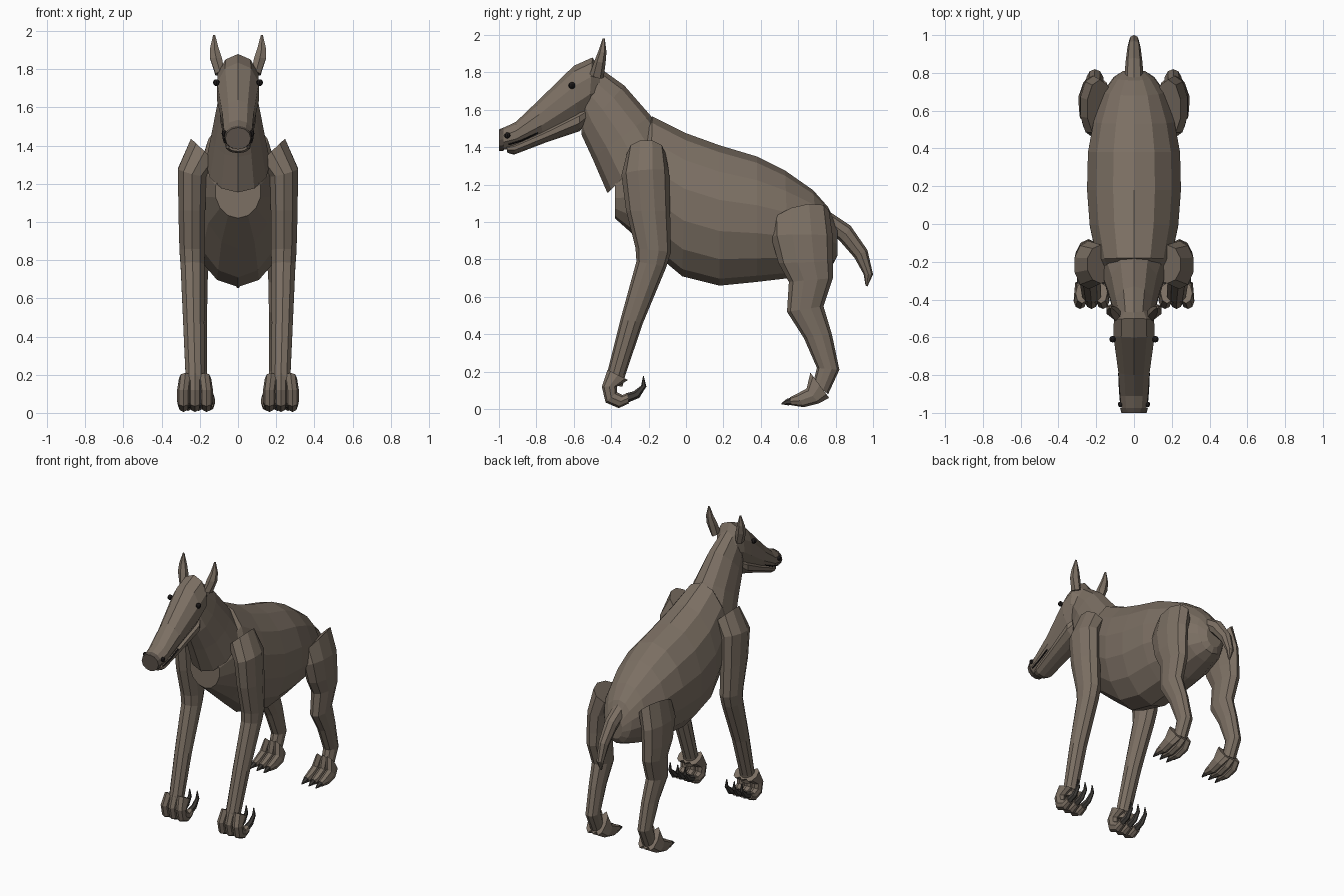
import bpy, bmesh
from math import sin, cos, pi


def material(name, rgb):
    m = bpy.data.materials.new(name)
    m.diffuse_color = (*rgb, 1)
    return m


HIDE = material("hide", (0.20, 0.16, 0.125))
DARK = material("muzzle", (0.10, 0.08, 0.065))
CLAW = material("claw", (0.05, 0.045, 0.04))
BLACK = material("black", (0.012, 0.01, 0.01))


# Skin a row of elliptical rings. Each ring: edge point (y, z), opposite edge
# point (y, z), centre x, half width in x, optional rise towards the outside.
def loft(name, rings, n=12, mat=HIDE, side=1):
    bm = bmesh.new()
    loops = []
    for y1, z1, y2, z2, cx, rx, *tilt in rings:
        t = tilt[0] if tilt else 0
        loop = []
        for i in range(n):
            a = 2 * pi * i / n
            u, v = sin(a), cos(a)
            loop.append(bm.verts.new((side * (cx + rx * u),
                                      (y1 + y2) / 2 + v * (y1 - y2) / 2,
                                      (z1 + z2) / 2 + v * (z1 - z2) / 2 + t * u)))
        loops.append(loop)
    for a, b in zip(loops, loops[1:]):
        for i in range(n):
            j = (i + 1) % n
            bm.faces.new((a[i], a[j], b[j], b[i]))
    bm.faces.new(loops[0])
    bm.faces.new(loops[-1])
    bmesh.ops.recalc_face_normals(bm, faces=bm.faces)
    me = bpy.data.meshes.new(name)
    bm.to_mesh(me)
    bm.free()
    me.materials.append(mat)
    ob = bpy.data.objects.new(name, me)
    bpy.context.collection.objects.link(ob)
    return ob


def ball(name, loc, r, mat):
    bpy.ops.mesh.primitive_uv_sphere_add(segments=8, ring_count=6, radius=r, location=loc)
    ob = bpy.context.object
    ob.name = name
    ob.data.materials.append(mat)


# Body
loft("torso", [
    (-0.38, 1.30, -0.38, 1.02, 0, 0.12),
    (-0.18, 1.565, -0.20, 0.86, 0, 0.20),
    (0.00, 1.475, -0.02, 0.71, 0, 0.24),
    (0.18, 1.41, 0.18, 0.66, 0, 0.255),
    (0.38, 1.35, 0.38, 0.68, 0, 0.25),
    (0.53, 1.275, 0.55, 0.70, 0, 0.22),
    (0.68, 1.17, 0.72, 0.75, 0, 0.165),
    (0.76, 1.08, 0.79, 0.78, 0, 0.11),
    (0.81, 0.98, 0.81, 0.82, 0, 0.06)], 14)

loft("neck", [
    (-0.47, 1.83, -0.56, 1.54, 0, 0.09),
    (-0.33, 1.73, -0.56, 1.47, 0, 0.112),
    (-0.19, 1.57, -0.50, 1.34, 0, 0.14),
    (-0.11, 1.46, -0.42, 1.155, 0, 0.17)], 12)

loft("tail", [
    (0.76, 1.06, 0.80, 0.92, 0, 0.05),
    (0.88, 0.98, 0.83, 0.89, 0, 0.045),
    (0.97, 0.85, 0.90, 0.81, 0, 0.035),
    (1.00, 0.72, 0.95, 0.72, 0, 0.025),
    (0.97, 0.655, 0.96, 0.66, 0, 0.008)], 8)

# Head
loft("head", [
    (-0.985, 1.50, -0.985, 1.385, 0, 0.068),
    (-0.91, 1.535, -0.91, 1.395, 0, 0.078),
    (-0.80, 1.64, -0.76, 1.45, 0, 0.087),
    (-0.60, 1.835, -0.58, 1.53, 0, 0.115),
    (-0.50, 1.88, -0.52, 1.58, 0, 0.112),
    (-0.45, 1.80, -0.48, 1.64, 0, 0.08)], 10)

loft("lower_jaw", [
    (-0.96, 1.41, -0.955, 1.37, 0, 0.05),
    (-0.91, 1.43, -0.92, 1.36, 0, 0.066),
    (-0.76, 1.50, -0.75, 1.425, 0, 0.08),
    (-0.57, 1.61, -0.57, 1.485, 0, 0.098),
    (-0.52, 1.63, -0.53, 1.53, 0, 0.07)], 10)

loft("nose_pad", [
    (-0.975, 1.505, -0.975, 1.38, 0, 0.073),
    (-1.00, 1.495, -1.00, 1.38, 0, 0.067)], 12, DARK)

for s, tag in ((1, "right"), (-1, "left")):
    ball(tag + "_eye", (s * 0.113, -0.61, 1.73), 0.018, BLACK)
    ball(tag + "_nostril", (s * 0.070, -0.955, 1.463), 0.016, BLACK)
    loft(tag + "_mouth_line", [
        (-0.95, 1.418, -0.95, 1.410, 0.068, 0.006),
        (-0.88, 1.440, -0.88, 1.430, 0.074, 0.006),
        (-0.79, 1.481, -0.79, 1.474, 0.078, 0.006)], 4, BLACK, s)
    loft(tag + "_ear", [
        (-0.515, 1.79, -0.44, 1.77, 0.095, 0.026, -0.01),
        (-0.490, 1.86, -0.43, 1.85, 0.115, 0.036),
        (-0.470, 1.91, -0.425, 1.91, 0.124, 0.026),
        (-0.446, 1.98, -0.434, 1.98, 0.125, 0.006)], 6, HIDE, s)

    # Front leg
    loft(tag + "_front_leg", [
        (-0.315, 1.37, -0.11, 1.37, 0.175, 0.075, 0.07),
        (-0.345, 1.25, -0.09, 1.27, 0.240, 0.078, 0.02),
        (-0.32, 1.06, -0.085, 1.06, 0.242, 0.074),
        (-0.27, 0.86, -0.08, 0.84, 0.240, 0.070),
        (-0.265, 0.79, -0.105, 0.76, 0.238, 0.066),
        (-0.35, 0.48, -0.23, 0.46, 0.232, 0.058),
        (-0.42, 0.20, -0.325, 0.18, 0.225, 0.052),
        (-0.42, 0.13, -0.34, 0.12, 0.225, 0.050)], 10, HIDE, s)

    # Hind leg
    loft(tag + "_hind_leg", [
        (0.455, 0.99, 0.765, 1.06, 0.18, 0.07, 0.065),
        (0.455, 0.92, 0.785, 0.92, 0.215, 0.072, 0.015),
        (0.495, 0.78, 0.785, 0.79, 0.220, 0.070),
        (0.55, 0.68, 0.785, 0.70, 0.220, 0.064),
        (0.54, 0.52, 0.735, 0.55, 0.215, 0.056),
        (0.63, 0.38, 0.78, 0.40, 0.210, 0.050),
        (0.70, 0.22, 0.82, 0.21, 0.207, 0.047),
        (0.68, 0.14, 0.76, 0.08, 0.207, 0.045)], 10, HIDE, s)

    # Curled front fingers and spread hind toes, three to each foot
    for k in (-1, 0, 1):
        x0, x1 = 0.225 + k * 0.050, 0.225 + k * 0.060
        loft(f"{tag}_front_finger_{k + 2}", [
            (-0.42, 0.21, -0.31, 0.155, x0, 0.034),
            (-0.45, 0.12, -0.37, 0.12, x1, 0.034),
            (-0.43, 0.035, -0.37, 0.09, x1, 0.034),
            (-0.36, 0.005, -0.34, 0.075, x1, 0.030),
            (-0.305, 0.03, -0.315, 0.085, x1, 0.026)], 8, HIDE, s)
        loft(f"{tag}_front_claw_{k + 2}", [
            (-0.31, 0.035, -0.32, 0.085, x1, 0.020),
            (-0.25, 0.06, -0.28, 0.095, x1, 0.017),
            (-0.212, 0.12, -0.24, 0.125, x1, 0.012),
            (-0.226, 0.178, -0.230, 0.175, x1, 0.003)], 6, CLAW, s)
        x0, x1 = 0.207 + k * 0.040, 0.207 + k * 0.056
        loft(f"{tag}_hind_toe_{k + 2}", [
            (0.665, 0.195, 0.765, 0.06, x0, 0.030),
            (0.645, 0.11, 0.71, 0.03, x1, 0.031),
            (0.59, 0.08, 0.63, 0.01, x1, 0.029),
            (0.555, 0.062, 0.565, 0.02, x1, 0.023)], 8, HIDE, s)
        loft(f"{tag}_hind_claw_{k + 2}", [
            (0.59, 0.068, 0.60, 0.025, x1, 0.020),
            (0.54, 0.055, 0.545, 0.02, x1, 0.015),
            (0.51, 0.032, 0.51, 0.026, x1, 0.004)], 6, CLAW, s)
